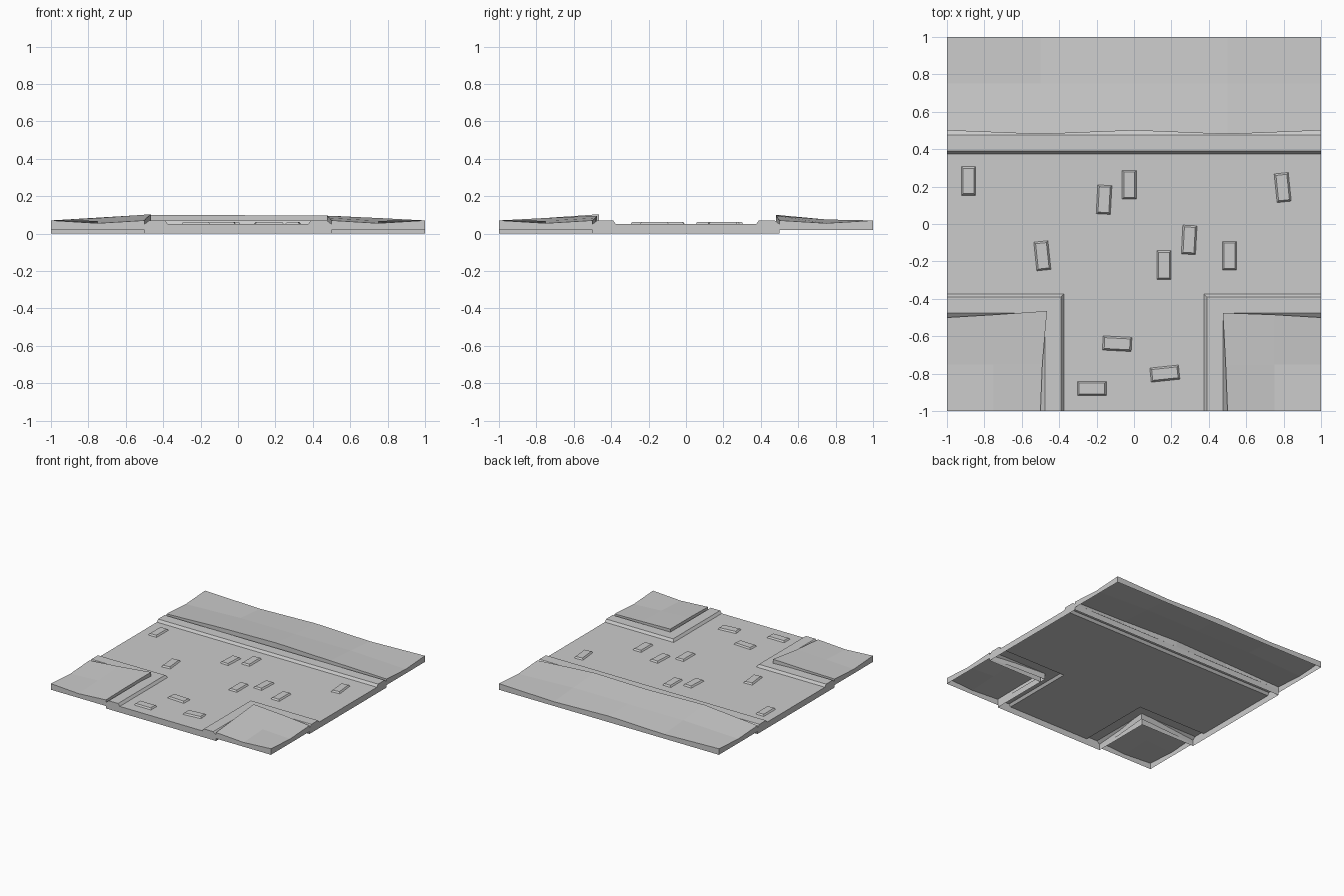
import bpy, bmesh, math
from mathutils import Matrix, Vector

if "Cube" in bpy.data.objects:
    bpy.data.objects.remove(bpy.data.objects["Cube"])

# Curb cross-section: (distance from road axis, height)
CURB = [(0.375, 0.05), (0.39, 0.07), (0.475, 0.07), (0.5, 0.05), (0.5, 0.0)]
D = CURB[0][0]


def make(name, faces):
    """Object from a list of polygons, merged at shared corners."""
    bm = bmesh.new()
    for f in faces:
        bm.faces.new([bm.verts.new(p) for p in f])
    bmesh.ops.remove_doubles(bm, verts=bm.verts, dist=1e-4)
    bmesh.ops.recalc_face_normals(bm, faces=bm.faces)
    me = bpy.data.meshes.new(name)
    bm.to_mesh(me)
    bm.free()
    ob = bpy.data.objects.new(name, me)
    bpy.context.collection.objects.link(ob)
    return ob


def wall(pts, z):
    """Vertical skirt from a line of points down to height z."""
    return [[a, b, (b[0], b[1], z), (a[0], a[1], z)] for a, b in zip(pts, pts[1:])]


def sweep(rails):
    """Skin neighbouring rails with quads."""
    return [[r[i], r[i + 1], s[i + 1], s[i]]
            for r, s in zip(rails, rails[1:]) for i in range(len(r) - 1)]


# Road: open-bottomed T-shaped sheet with skirts at the tile edges
h = 0.05
road = [[(-1, -D, h), (-D, -D, h), (D, -D, h), (1, -D, h), (1, D, h), (-1, D, h)],
        [(-D, -1, h), (D, -1, h), (D, -D, h), (-D, -D, h)]]
for edge in ([(1, -D, h), (1, D, h)], [(-1, -D, h), (-1, D, h)], [(-D, -1, h), (D, -1, h)]):
    road += wall(edge, 0)
make("road", road)

# Straight curb at the back, with end caps
faces = sweep([[(-1, d, z), (1, d, z)] for d, z in CURB])
for x in (-1, 1):
    faces.append([(x, d, z) for d, z in CURB] + [(x, D, 0)])
make("back_curb", faces)

# Mitred corner curbs on both sides of the side road
for s, side in ((-1, "left"), (1, "right")):
    faces = sweep([[(s, -d, z), (s * d, -d, z), (s * d, -1, z)] for d, z in CURB])
    faces.append([(s, -d, z) for d, z in CURB] + [(s, -D, 0)])
    faces.append([(s * d, -1, z) for d, z in CURB] + [(s * D, -1, 0)])
    make(side + "_curb", faces)


def grass(name, rows):
    """Wavy lawn sheet with a skirt all round."""
    border = (rows[0] + [r[-1] for r in rows[1:]] + rows[-1][-2::-1]
              + [r[0] for r in rows[-2::-1]])
    make(name, sweep(rows) + wall(border, 0.02))


# Back lawn
xs = [-1, -0.5, 0, 0.5, 1]
front_y = [0.5, 0.48, 0.5, 0.48, 0.5]
front_z = [0.07, 0.1, 0.098, 0.095, 0.07]
mid_z = [0.055, 0.075, 0.075, 0.075, 0.055]
back_z = [0.07, 0.055, 0.07, 0.055, 0.07]
grass("back_lawn", [list(zip(xs, front_y, front_z)),
                    [(x, 0.75, z) for x, z in zip(xs, mid_z)],
                    [(x, 1, z) for x, z in zip(xs, back_z)]])

# Corner lawns, highest at the corner by the junction
for s, side, c, top in ((-1, "left", 0.465, 0.103), (1, "right", 0.475, 0.095)):
    grass(side + "_lawn", [
        [(s * c, -c, top), (s * 0.75, -0.485, 0.083), (s, -0.5, 0.07)],
        [(s * 0.49, -0.75, 0.083), (s * 0.75, -0.75, 0.068), (s, -0.75, 0.055)],
        [(s * 0.5, -1, 0.07), (s * 0.75, -1, 0.055), (s, -1, 0.07)]])

# Raised paving stones: x, y, rotation in degrees (0 = long side along y)
STONES = [(-0.885, 0.23, 0), (-0.16, 0.13, -3), (-0.025, 0.21, 0), (0.795, 0.195, 6),
          (-0.49, -0.17, 6), (0.16, -0.22, 0), (0.295, -0.085, -3), (0.51, -0.17, 0),
          (-0.09, -0.64, 87), (0.165, -0.8, 96), (-0.225, -0.88, 90)]
SIGNS = [(-1, -1), (1, -1), (1, 1), (-1, 1)]
for i, (x, y, a) in enumerate(STONES):
    m = Matrix.Translation((x, y, 0)) @ Matrix.Rotation(math.radians(a), 4, 'Z')
    base = [m @ Vector((u * 0.038, v * 0.077, 0.05)) for u, v in SIGNS]
    top = [m @ Vector((u * 0.029, v * 0.068, 0.062)) for u, v in SIGNS]
    make(f"paving_stone_{i + 1}", sweep([base + base[:1], top + top[:1]]) + [top])
